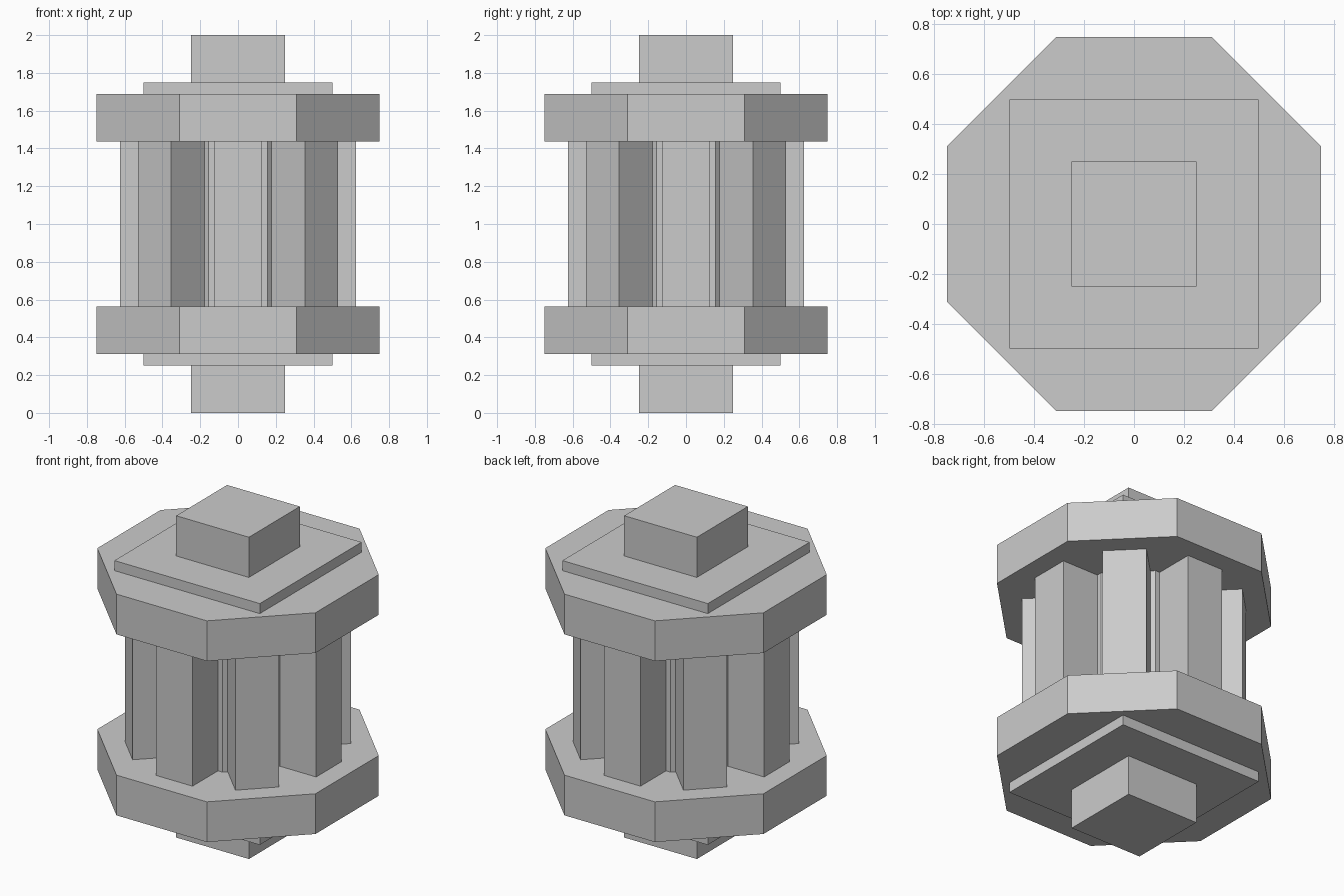
import bpy
from math import cos, sin, pi

if "Cube" in bpy.data.objects:
    bpy.data.objects.remove(bpy.data.objects["Cube"])


def prism(name, sides, apothem, z0, z1):
    """Regular prism with flat sides facing the axes."""
    bpy.ops.mesh.primitive_cylinder_add(
        vertices=sides, radius=apothem / cos(pi / sides), depth=z1 - z0,
        location=(0, 0, (z0 + z1) / 2), rotation=(0, 0, pi / sides))
    obj = bpy.context.object
    obj.name = name
    bpy.ops.object.transform_apply(location=False, rotation=True, scale=False)
    return obj


# Mirrored end stacks: square stub, thin square washer, octagonal flange
for end, flip in (("bottom", False), ("top", True)):
    for part, sides, apothem, z0, z1 in (
            ("stub", 4, 0.25, 0.0, 0.25),
            ("washer", 4, 0.5, 0.25, 0.3125),
            ("flange", 8, 0.75, 0.3125, 0.5625)):
        if flip:
            z0, z1 = 2 - z1, 2 - z0
        prism(f"{end}_{part}", sides, apothem, z0, z1)

# Octagonal core between the flanges
prism("core", 8, 0.375, 0.5625, 1.4375)

# Eight square bars standing against the core faces
for i in range(8):
    a = i * pi / 4
    bpy.ops.mesh.primitive_cube_add(
        size=1, location=(0.5 * cos(a), 0.5 * sin(a), 1.0), rotation=(0, 0, a))
    bar = bpy.context.object
    bar.name = f"bar_{i + 1}"
    bar.scale = (0.25, 0.25, 0.875)
